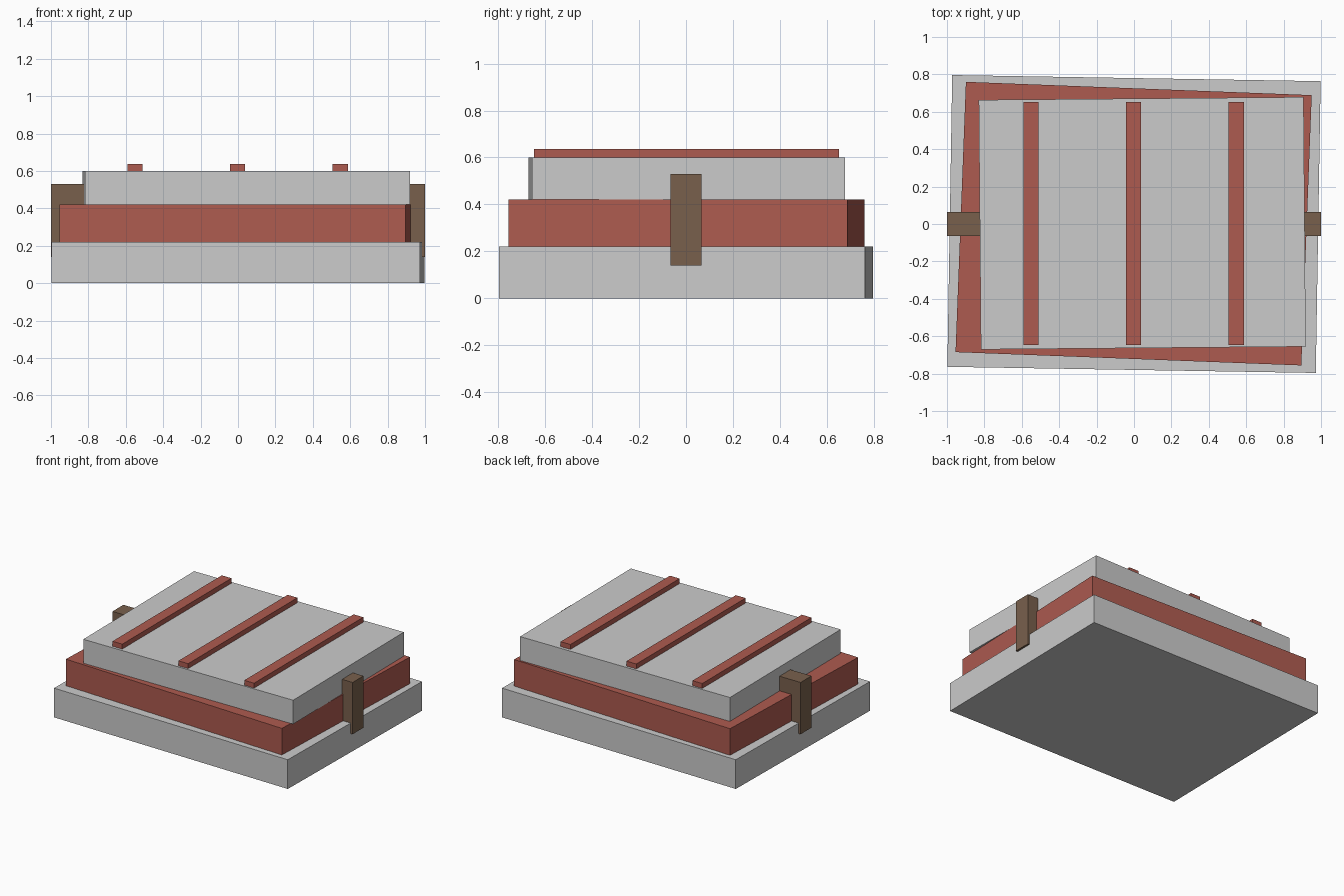
import bpy
from math import radians

if "Cube" in bpy.data.objects:
    bpy.data.objects.remove(bpy.data.objects["Cube"])


def material(name, rgb):
    m = bpy.data.materials.new(name)
    m.diffuse_color = (*rgb, 1)
    m.use_nodes = True
    m.node_tree.nodes["Principled BSDF"].inputs["Base Color"].default_value = m.diffuse_color
    return m


def box(name, size, centre, turn=0, mat=None):
    bpy.ops.mesh.primitive_cube_add(size=1, location=centre, rotation=(0, 0, radians(turn)))
    ob = bpy.context.object
    ob.name = name
    ob.scale = size
    bpy.ops.object.transform_apply(location=False, rotation=False, scale=True)
    if mat:
        ob.data.materials.append(mat)
    return ob


red = material("brick_red", (0.42, 0.105, 0.08))
brown = material("brown", (0.19, 0.117, 0.073))

# Stacked slabs, each turned slightly
box("bottom_slab", (1.97, 1.56, 0.22), (0, 0, 0.11), -0.95)
box("middle_slab", (1.85, 1.446, 0.20), (-0.002, 0.002, 0.32), -2.2, red)
box("top_slab", (1.737, 1.334, 0.18), (0.044, 0.004, 0.51), 0.5)

# Raised strips across the top
for i, x in enumerate((-0.551, -0.002, 0.547)):
    box(f"top_strip_{i + 1}", (0.081, 1.30, 0.037), (x, 0.002, 0.6185), 0, red)

# Side clasps
for side, s in (("left", -1), ("right", 1)):
    box(f"{side}_clasp", (0.18, 0.13, 0.39), (s * 0.91, 0, 0.335), 0, brown)
